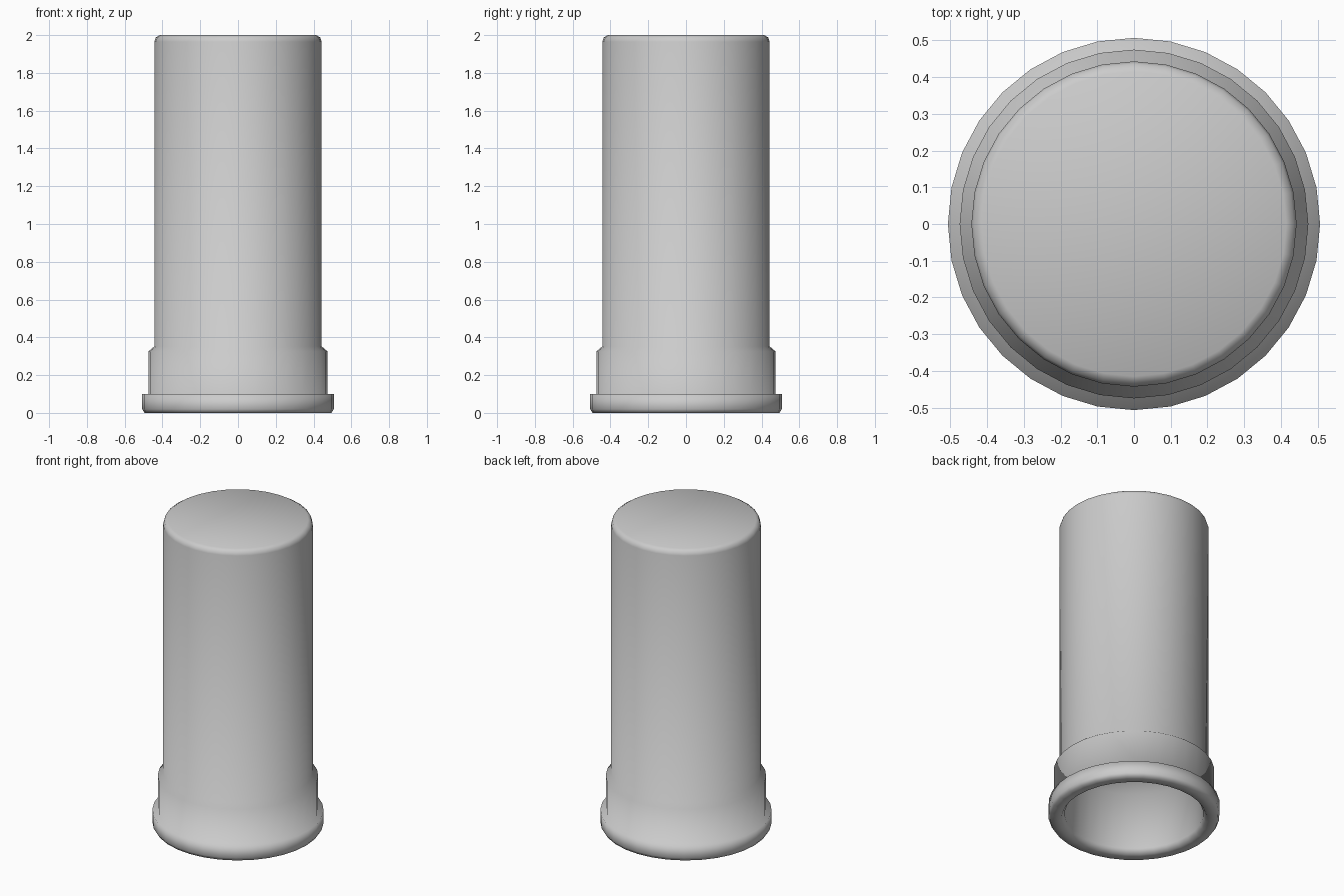
import bpy, bmesh, math

if "Cube" in bpy.data.objects:
    bpy.data.objects.remove(bpy.data.objects["Cube"])

SIDES = 32


def lathe(name, profile):
    """Revolve (radius, z) points about z; cap both ends."""
    bm = bmesh.new()
    rings = []
    for r, z in profile:
        rings.append([bm.verts.new((r * math.cos(2 * math.pi * i / SIDES),
                                    r * math.sin(2 * math.pi * i / SIDES), z))
                      for i in range(SIDES)])
    for a, b in zip(rings, rings[1:]):
        for i in range(SIDES):
            j = (i + 1) % SIDES
            bm.faces.new((a[i], a[j], b[j], b[i]))
    bm.faces.new(list(reversed(rings[0])))
    bm.faces.new(rings[-1])
    bmesh.ops.recalc_face_normals(bm, faces=bm.faces[:])
    for f in bm.faces:
        f.smooth = True
    mesh = bpy.data.meshes.new(name)
    bm.to_mesh(mesh)
    bm.free()
    obj = bpy.data.objects.new(name, mesh)
    bpy.context.collection.objects.link(obj)
    return obj


# Capped sleeve: recess ceiling, inner wall, rim, collar, shaft, closed top
lathe("capped_sleeve", [
    (0.41, 0.40), (0.41, 0.03), (0.43, 0.00),      # recess in the underside
    (0.495, 0.00), (0.507, 0.02), (0.507, 0.10),   # bottom rim
    (0.475, 0.10), (0.475, 0.325), (0.443, 0.352), # collar with chamfer
    (0.443, 1.965), (0.436, 1.987), (0.415, 2.00), # shaft and rounded top edge
])
